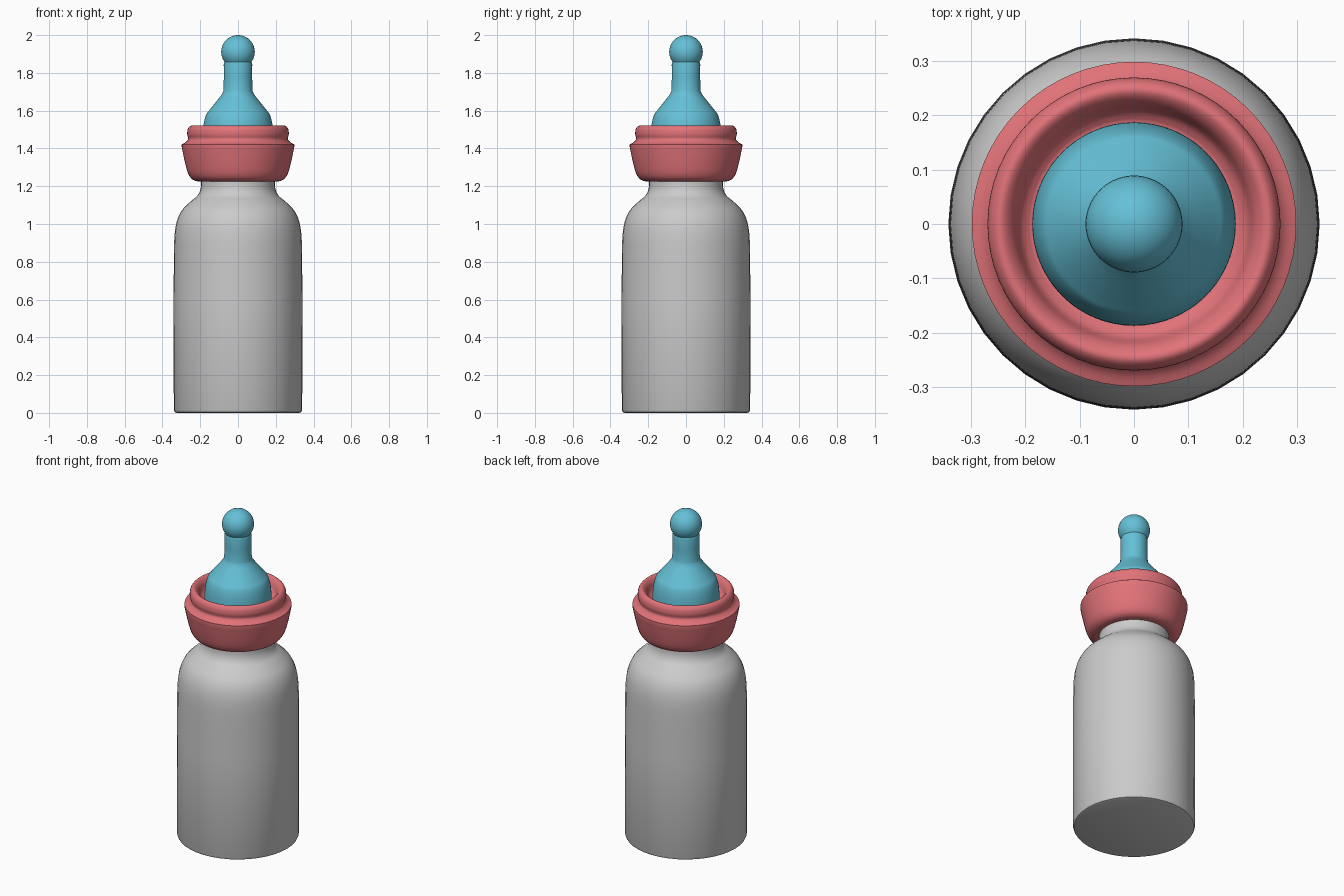
import bpy, bmesh, math
from mathutils import Vector

if "Cube" in bpy.data.objects:
    bpy.data.objects.remove(bpy.data.objects["Cube"])


def smooth_profile(pts, n=4):
    """Catmull-Rom curve through the (radius, z) points."""
    p = [Vector(q) for q in pts]
    p = [p[0]] + p + [p[-1]]
    out = []
    for i in range(1, len(p) - 2):
        a, b, c, d = p[i - 1:i + 3]
        for k in range(n):
            t = k / n
            out.append(0.5 * (2 * b + (c - a) * t + (2 * a - 5 * b + 4 * c - d) * t * t
                              + (3 * b - a - 3 * c + d) * t ** 3))
    return [tuple(v) for v in out] + [tuple(pts[-1])]


def lathe(name, profile, sides, color=None, angle=35):
    """Spin a (radius, z) profile about the z axis."""
    bm = bmesh.new()
    vs = [bm.verts.new((max(r, 0), 0, z)) for r, z in profile]
    edges = [bm.edges.new(e) for e in zip(vs, vs[1:])]
    bmesh.ops.spin(bm, geom=vs + edges, cent=(0, 0, 0), axis=(0, 0, 1),
                   angle=math.tau, steps=sides, use_duplicate=False)
    bmesh.ops.remove_doubles(bm, verts=bm.verts[:], dist=0.0003)
    bmesh.ops.recalc_face_normals(bm, faces=bm.faces[:])
    mesh = bpy.data.meshes.new(name)
    bm.to_mesh(mesh)
    bm.free()
    ob = bpy.data.objects.new(name, mesh)
    bpy.context.collection.objects.link(ob)
    if color:
        mat = bpy.data.materials.new(name + "_color")
        mat.diffuse_color = color
        mat.use_nodes = True
        mat.node_tree.nodes["Principled BSDF"].inputs["Base Color"].default_value = mat.diffuse_color
        mesh.materials.append(mat)
    bpy.ops.object.select_all(action='DESELECT')
    ob.select_set(True)
    bpy.context.view_layer.objects.active = ob
    bpy.ops.object.shade_smooth_by_angle(angle=math.radians(angle))
    return ob


# Bottle body: flat base, straight wall, rounded shoulder and short neck
shoulder = smooth_profile([(0.341, 0.6), (0.339, 0.85), (0.335, 0.95), (0.322, 1.02),
                           (0.295, 1.075), (0.25, 1.12), (0.215, 1.15),
                           (0.198, 1.185), (0.195, 1.23)])
lathe("bottle", [(0, 0), (0.325, 0), (0.335, 0.004), (0.34, 0.016)] + shoulder
      + [(0.195, 1.42), (0, 1.42)], 40)

# Screw collar: flared bowl, sharp lip, groove, rolled rim and inner recess
bowl = smooth_profile([(0.205, 1.225), (0.228, 1.229), (0.25, 1.244), (0.267, 1.275),
                       (0.283, 1.335), (0.298, 1.408)])
rim = smooth_profile([(0.298, 1.422), (0.278, 1.432), (0.264, 1.45), (0.269, 1.475),
                      (0.266, 1.502), (0.253, 1.519), (0.238, 1.518), (0.222, 1.5),
                      (0.208, 1.465), (0.19, 1.45)])
lathe("collar", [(0.18, 1.225)] + bowl + rim + [(0.18, 1.45), (0.18, 1.225)],
      64, (0.75, 0.17, 0.19, 1))

# Teat: domed base, cone, stem and round bulb tip
base = smooth_profile([(0.187, 1.44), (0.186, 1.49), (0.18, 1.54), (0.168, 1.58),
                       (0.148, 1.607), (0.09, 1.68), (0.077, 1.705)])
bulb = [(0.089 * math.cos(a), 1.911 + 0.089 * math.sin(a))
        for a in (math.radians(-36 + 126 * i / 14) for i in range(15))]
lathe("teat", [(0, 1.44)] + base + [(0.075, 1.78), (0.0755, 1.845)] + bulb,
      64, (0.13, 0.53, 0.68, 1))
